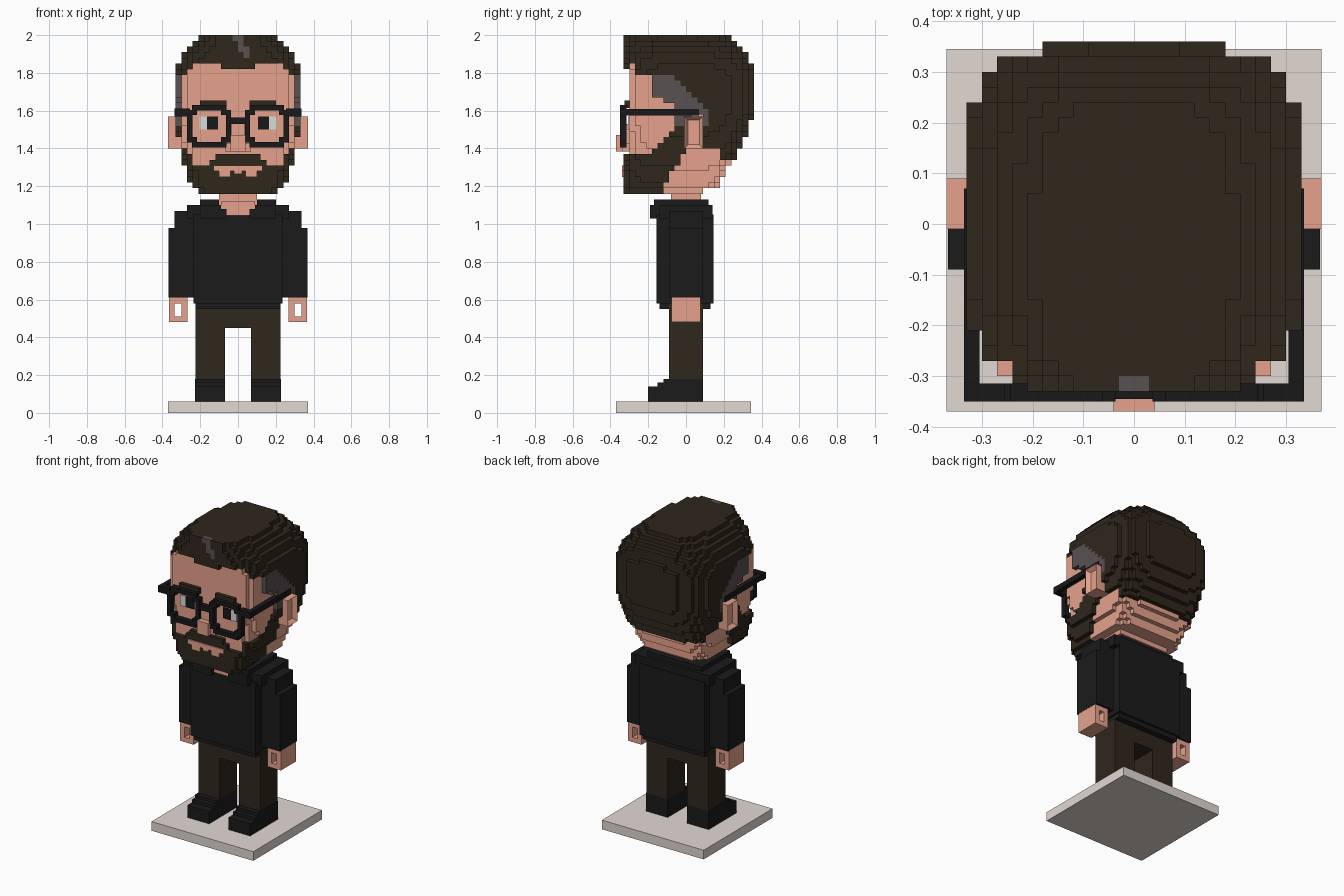
import bpy
import bmesh
from mathutils import Vector

cube = bpy.data.objects.get("Cube")
if cube:
    bpy.data.objects.remove(cube, do_unlink=True)


def material(name, r, g, b):
    m = bpy.data.materials.new(name)
    m.use_nodes = True
    m.diffuse_color = (r, g, b, 1)
    bsdf = next(n for n in m.node_tree.nodes if n.type == 'BSDF_PRINCIPLED')
    bsdf.inputs["Base Color"].default_value = (r, g, b, 1)
    bsdf.inputs["Roughness"].default_value = 0.9
    return m


SKIN = material("skin", .79, .365, .265)
BROWN = material("dark_brown", .028, .020, .012)
GREY = material("grey_hair", .10, .082, .085)
SHIRT = material("black_cloth", .011, .011, .012)
FRAME = material("glasses_black", .009, .009, .010)
STONE = material("pale_stone", .76, .69, .65)
WHITE = material("eye_white", .70, .70, .68)


def finish(name, bm, *mats):
    bmesh.ops.recalc_face_normals(bm, faces=bm.faces)
    me = bpy.data.meshes.new(name)
    bm.to_mesh(me)
    bm.free()
    for m in mats:
        me.materials.append(m)
    ob = bpy.data.objects.new(name, me)
    bpy.context.scene.collection.objects.link(ob)
    return ob


def add_box(bm, x, y, z):
    for v in bmesh.ops.create_cube(bm, size=1)["verts"]:
        v.co = [lo + (c + .5) * (hi - lo) for c, (lo, hi) in zip(v.co, (x, y, z))]


def boxes(name, mat, *parts, mirror=False):
    """Boxes given as x, y, z ranges; mirror repeats them across x = 0."""
    bm = bmesh.new()
    for x, y, z in parts:
        add_box(bm, x, y, z)
        if mirror:
            add_box(bm, (-x[1], -x[0]), y, z)
    return finish(name, bm, mat)


def ring(name, mat, cx, cz, w, h, t, cut, y0, y1):
    """Upright frame with an open middle and optional stepped corners."""
    def outline(w, h):
        q = [(w, h - cut), (w - cut, h - cut), (w - cut, h)] if cut else [(w, h)]
        flip = [(-x, z) for x, z in reversed(q)]
        half = q + flip
        return half + [(-x, -z) for x, z in half]
    bm = bmesh.new()
    loops = [[bm.verts.new((cx + x, y, cz + z)) for x, z in outline(w - d, h - d)]
             for y, d in ((y0, 0), (y1, 0), (y1, t), (y0, t))]
    n = len(loops[0])
    for k in range(4):
        a, b = loops[k], loops[(k + 1) % 4]
        for i in range(n):
            j = (i + 1) % n
            bm.faces.new((a[i], a[j], b[j], b[i]))
    return finish(name, bm, mat)


# Stand, shoes, trousers
boxes("base", STONE, ((-.37, .37), (-.37, .345), (0, .06)))
boxes("shoes", SHIRT,
      ((.07, .228), (-.2, .09), (.06, .14)),
      ((.07, .228), (-.15, .09), (.14, .16)),
      ((.07, .228), (-.12, .09), (.16, .18)), mirror=True)
boxes("trouser_legs", BROWN, ((.07, .225), (-.09, .09), (.18, .45)), mirror=True)
boxes("hips", BROWN, ((-.225, .225), (-.09, .09), (.45, .58)))

# Pullover with stepped shoulders and an open neckline
boxes("torso", SHIRT,
      ((-.235, .235), (-.155, .145), (.58, 1.05)),
      ((-.225, .225), (-.14, .13), (.55, .58)))
boxes("sleeves", SHIRT,
      ((.235, .367), (-.09, .09), (.61, .98)),
      ((.235, .335), (-.09, .09), (.98, 1.07)), mirror=True)
boxes("shoulders", SHIRT,
      ((.09, .27), (-.14, .14), (1.03, 1.10)),
      ((.06, .2), (-.19, -.1), (1.03, 1.08)),
      ((.09, .2), (-.19, .12), (1.03, 1.10)),
      ((.1, .2), (-.17, .12), (1.10, 1.13)), mirror=True)
boxes("collar_back", SHIRT, ((-.11, .11), (.08, .12), (1.04, 1.13)),
      ((-.11, .11), (.08, .14), (1.03, 1.10)))
boxes("neck", SKIN,
      ((-.1, .1), (-.08, .08), (1.0, 1.22)),
      ((-.09, .09), (-.16, -.08), (1.08, 1.12)),
      ((-.06, .06), (-.165, -.08), (1.045, 1.09)))

# Hands, each with a square grip hole
for side, s in (("left", 1), ("right", -1)):
    ring(side + "_hand", SKIN, s * .317, .545, .049, .065, .031, 0, -.077, .077)

# Head outline: height, half width, front, back
PROFILE = [(1.15, .15, -.32, -.10), (1.175, .21, -.33, .12), (1.2, .25, -.33, .20),
           (1.3, .28, -.33, .23), (1.36, .30, -.33, .27), (1.42, .31, -.33, .30),
           (1.5, .32, -.33, .33), (1.58, .33, -.33, .354), (1.8, .33, -.33, .354),
           (1.86, .31, -.33, .34), (1.93, .27, -.33, .30), (2.0, .18, -.33, .23)]
CELL = .03


def section(z):
    for a, b in zip(PROFILE, PROFILE[1:]):
        if z <= b[0]:
            f = (z - a[0]) / (b[0] - a[0])
            return [p + (q - p) * f for p, q in zip(a[1:], b[1:])]


def kind(x, y, z):
    """Which part of the head a block belongs to."""
    ax = abs(x)
    hair = (z > 1.85 or (z > 1.79 and y > -.26) or (z > 1.82 and ax < .1)
            or (y > -.17 and z > max(1.59, 1.6 - .5 * (y + .02)))
            or (y > .08 and z > (1.34 if y > .19 else 1.40))
            or (-.06 < y < .02 and z > 1.5))
    if hair:
        temple = ax > .24 and -.17 < y < .12 and 1.52 < z < min(1.78, 1.71 - .95 * y)
        streak = y < -.3 and z > 1.87 and abs(x - (2 - z) * .4) < .025
        return "grey" if temple or streak else "hair"
    if y < -.25:
        top = 1.375 if ax < .12 else 1.34 if ax < .16 else 1.31 if ax < .24 else 1.37
    else:
        top = 1.36 + max(0, y + .2) * .95
    low = 1.38 + 1.5 * y if y > -.12 else 0
    return "beard" if y < .02 and low < z < top else "skin"


def solid(part, x, y, z):
    w, front, back = section(z)
    inset, power = {"skin": (.02, 6), "beard": (0, 6)}.get(part, (0, 4))
    if z > 1.9:
        power = 3
    mid, half = (front + back) / 2, (back - front) / 2
    return abs(x / (w - inset)) ** power + abs((y - mid) / (half - inset)) ** power <= 1


cells = {}
for i in range(-11, 11):
    for j in range(23):
        for k in range(28):
            p = Vector((i + .5, j + .5, k + .5)) * CELL + Vector((0, -.33, 1.16))
            part = kind(*p)
            if solid(part, *p):
                cells[i, j, k] = (part, p)


def block_shell(name, parts, *mats):
    """Outer faces of all head blocks of the given parts."""
    bm = bmesh.new()
    for key, (part, p) in cells.items():
        if part not in parts:
            continue
        for axis in range(3):
            for sign in (-1, 1):
                near = list(key)
                near[axis] += sign
                if tuple(near) in cells:
                    continue
                n, u, v = Vector(), Vector(), Vector()
                n[axis] = sign
                u[(axis + 1) % 3] = 1
                v[(axis + 2) % 3] = sign
                quad = [bm.verts.new(p + (n + a * u + b * v) * CELL / 2)
                        for a, b in ((-1, -1), (1, -1), (1, 1), (-1, 1))]
                bm.faces.new(quad).material_index = parts.index(part)
    bmesh.ops.remove_doubles(bm, verts=bm.verts, dist=.001)
    return finish(name, bm, *mats)


block_shell("face", ["skin"], SKIN)
block_shell("hair", ["hair", "grey"], BROWN, GREY)
block_shell("beard", ["beard"], BROWN)

# Facial features
boxes("nose", SKIN,
      ((-.04, .04), (-.37, -.28), (1.385, 1.47)),
      ((-.035, .035), (-.335, -.28), (1.47, 1.53)),
      ((-.07, .07), (-.335, -.28), (1.385, 1.43)))
boxes("lips", SKIN,
      ((-.13, .13), (-.338, -.3), (1.28, 1.31)),
      ((-.1, -.04), (-.338, -.3), (1.25, 1.28)),
      ((.04, .1), (-.338, -.3), (1.25, 1.28)),
      ((-.02, .02), (-.338, -.3), (1.265, 1.28)))
boxes("eyebrows", BROWN, ((.06, .2), (-.325, -.28), (1.615, 1.655)), mirror=True)
boxes("eye_whites", WHITE, ((.165, .205), (-.307, -.299), (1.5, 1.57)), mirror=True)
boxes("pupils", FRAME, ((.105, .165), (-.307, -.299), (1.5, 1.57)), mirror=True)

# Ears with a sunken middle
for side, s in (("left", 1), ("right", -1)):
    bm = bmesh.new()
    add_box(bm, sorted((s * .29, s * .37)), (-.01, .09), (1.4, 1.57))
    bm.normal_update()
    outer = [f for f in bm.faces if f.normal.x * s > .9]
    bmesh.ops.inset_region(bm, faces=outer, thickness=.028)
    bmesh.ops.translate(bm, verts=outer[0].verts, vec=(-s * .025, 0, 0))
    finish(side + "_ear", bm, SKIN)

# Glasses
for side, s in (("left", 1), ("right", -1)):
    ring(side + "_lens_frame", FRAME, s * .153, 1.518, .117, .112, .028, .026, -.35, -.315)
boxes("glasses_bridge", FRAME, ((-.04, .04), (-.345, -.315), (1.53, 1.565)))
boxes("glasses_arms", FRAME,
      ((.255, .335), (-.35, -.315), (1.57, 1.612)),
      ((.305, .335), (-.32, .07), (1.575, 1.61)), mirror=True)
